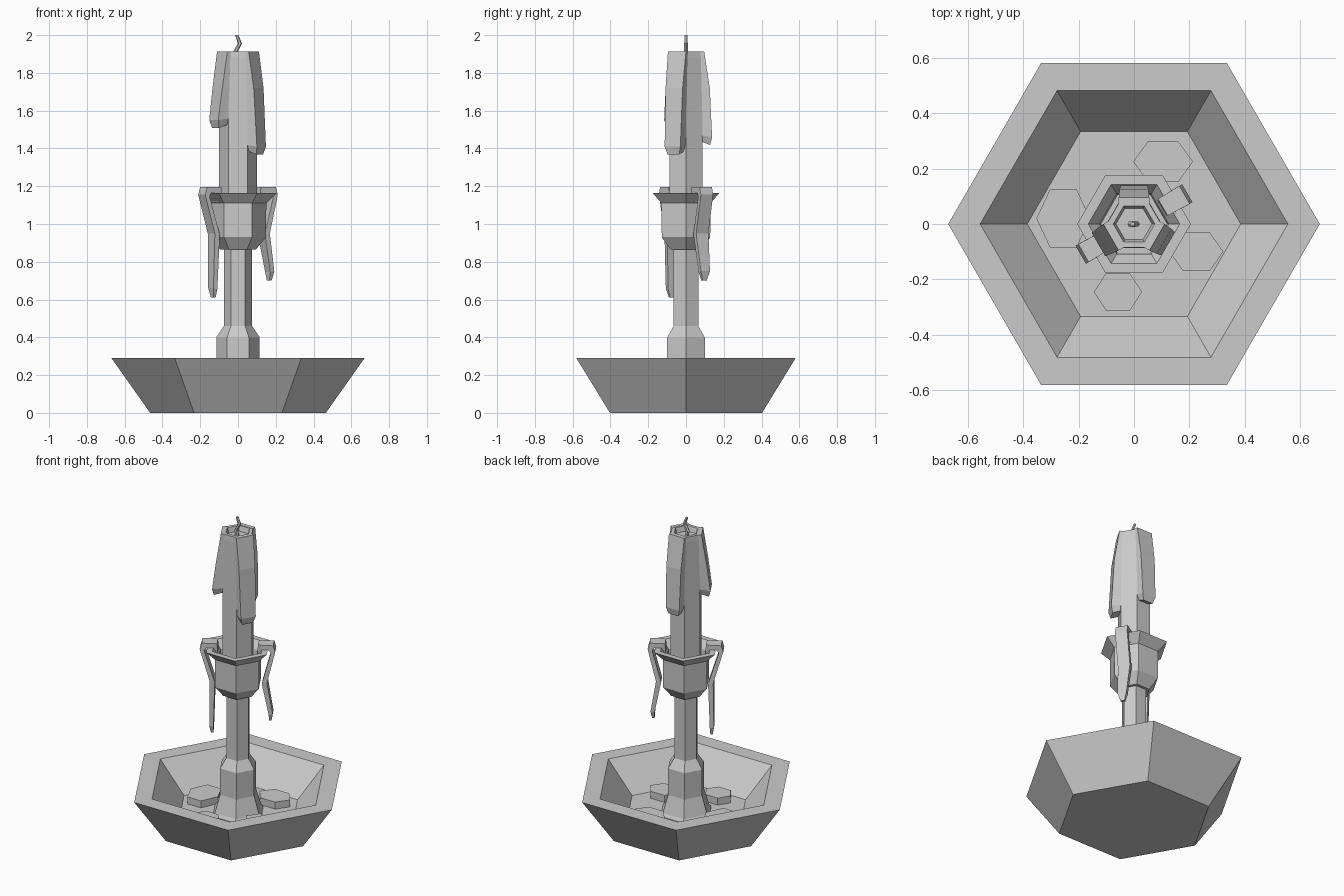
import bpy, bmesh, math
from mathutils import Vector

if "Cube" in bpy.data.objects:
    bpy.data.objects.remove(bpy.data.objects["Cube"])


def make(name, bm):
    bmesh.ops.remove_doubles(bm, verts=bm.verts, dist=1e-5)
    bmesh.ops.recalc_face_normals(bm, faces=bm.faces)
    me = bpy.data.meshes.new(name)
    bm.to_mesh(me)
    bm.free()
    ob = bpy.data.objects.new(name, me)
    bpy.context.collection.objects.link(ob)
    return ob


def loft(name, rings):
    """Skin a list of equal-sized point rings and cap both ends."""
    bm = bmesh.new()
    vs = [[bm.verts.new(p) for p in ring] for ring in rings]
    n = len(vs[0])
    for a, b in zip(vs, vs[1:]):
        for i in range(n):
            bm.faces.new((a[i], a[(i + 1) % n], b[(i + 1) % n], b[i]))
    bm.faces.new(vs[0])
    bm.faces.new(vs[-1])
    return make(name, bm)


def hexagon(rx, z, ry=None, cx=0, cy=0):
    ry = rx if ry is None else ry
    return [(cx + rx * math.cos(math.radians(60 * i)),
             cy + ry * math.sin(math.radians(60 * i)), z) for i in range(6)]


def hex_lathe(name, profile):
    return loft(name, [hexagon(r, z) for r, z in profile])


def strip(name, angle, stations):
    """Radial strip: each station is inner r, inner z, outer r, outer z, width."""
    a = math.radians(angle)
    rad, tan = Vector((math.cos(a), math.sin(a), 0)), Vector((-math.sin(a), math.cos(a), 0))
    rings = []
    for ri, zi, ro, zo, w in stations:
        rings.append([rad * r + tan * s * w / 2 + Vector((0, 0, z))
                      for r, z, s in ((ri, zi, -1), (ro, zo, -1), (ro, zo, 1), (ri, zi, 1))])
    return loft(name, rings)


# Hexagonal dish, open at the top
hex_lathe("dish", [(.465, 0), (.67, .29), (.555, .29), (.385, .10)])

# Flared foot, stem, and cup with hollow
hex_lathe("stem", [(.17, .09), (.15, .12), (.115, .23), (.115, .40), (.075, .46), (.075, .88)])
hex_lathe("cup", [(.095, .865), (.148, .93), (.15, 1.11), (.205, 1.165),
                  (.165, 1.165), (.125, 1.115), (.12, 1.04)])

# Candle with a shallow melted well
hex_lathe("candle", [(.10, 1.03), (.10, 1.88), (.098, 1.912), (.075, 1.912), (.065, 1.88)])

# Wax runs down three sides of the candle
for i, (ang, bottom, r) in enumerate(((90, 1.43, .138), (210, 1.52, .148), (330, 1.38, .143))):
    strip(f"wax_run_{i + 1}", ang, [
        (.07, 1.914, .096, 1.914, .11),
        (.07, 1.70, .126, 1.72, .104),
        (.07, bottom + .04, r, bottom + .03, .096),
        (.07, bottom + .01, r - .01, bottom - .012, .07)])

# Wax drips spilling over the cup rim
for i, (ang, tip, rm, rt) in enumerate(((30, .70, .155, .198), (210, .61, .145, .158))):
    strip(f"rim_drip_{i + 1}", ang, [
        (.115, 1.12, .14, 1.12, .06),
        (.12, 1.195, .15, 1.165, .07),
        (.21, 1.195, .185, 1.165, .075),
        (.222, 1.155, .195, 1.145, .075),
        (rm + .018, .95, rm - .012, .945, .075),
        (rt + .008, tip + .05, rt - .016, tip + .045, .055),
        (rt, tip, rt - .014, tip, .025)])

# Bent wick
loft("wick", [hexagon(r, z, cx=x) for x, z, r in
              ((-.005, 1.87, .012), (-.012, 1.915, .012), (.01, 1.955, .011), (-.006, 2.0, .009))])

# Hardened wax drops on the dish floor
for i, (x, y, rx, ry) in enumerate(((-.255, .02, .097, .12), (.105, .225, .108, .085),
                                    (.225, -.10, .097, .08), (-.058, -.245, .087, .077))):
    loft(f"wax_drop_{i + 1}", [hexagon(rx, .095, ry, x, y), hexagon(rx, .145, ry, x, y)])
